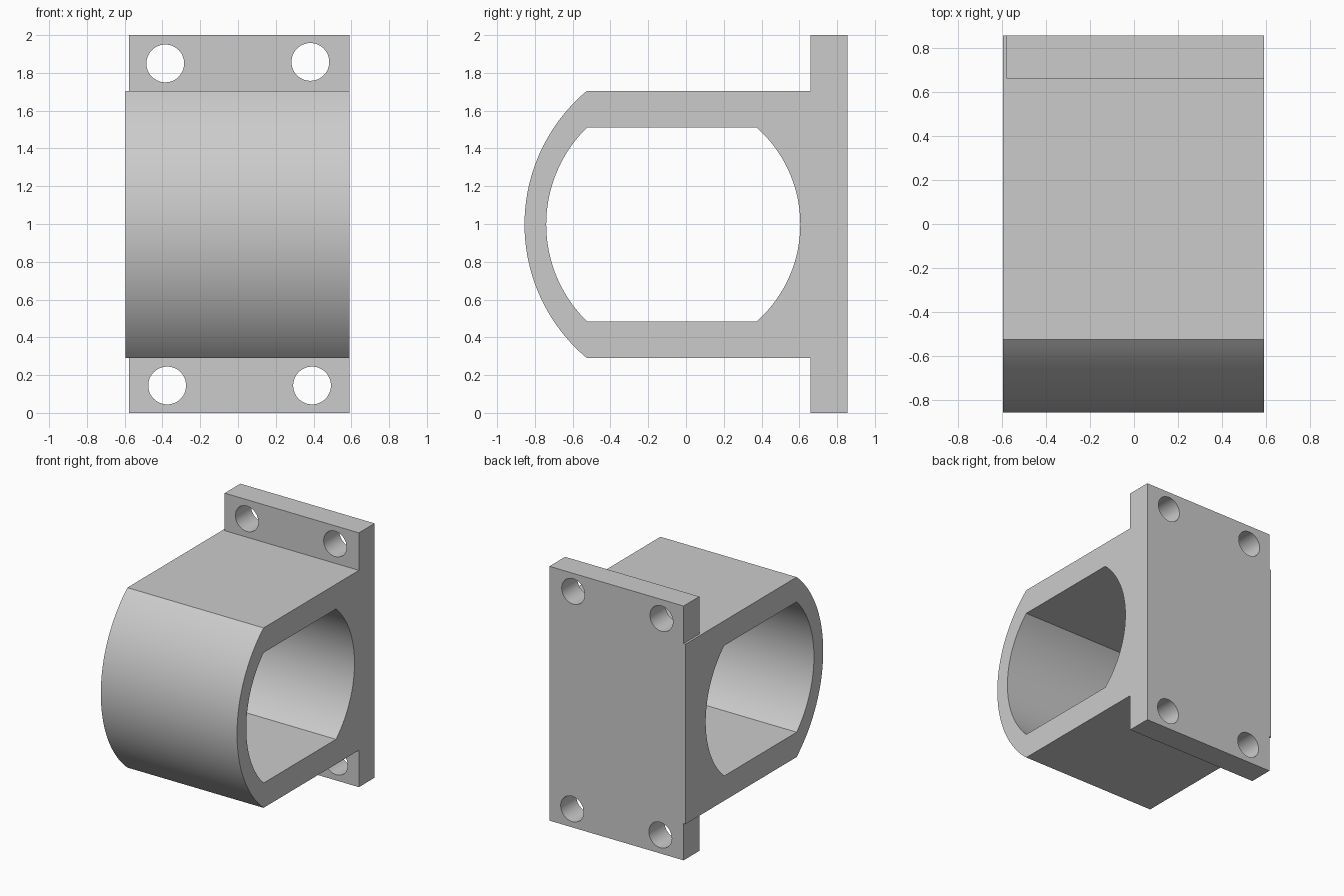
import bpy
import bmesh
from math import asin, sin, cos, pi, radians
from mathutils import Matrix, Vector

cube = bpy.data.objects.get("Cube")
if cube:
    bpy.data.objects.remove(cube, do_unlink=True)

MID = 0.9975                 # height of the tunnel axis
LEFT, RIGHT = 0.59, -0.595   # sleeve ends
BACK, PLATE_FRONT = 0.855, 0.66

grey = bpy.data.materials.new("plain grey")
grey.use_nodes = True
grey.diffuse_color = (0.6, 0.6, 0.6, 1)
grey.node_tree.nodes["Principled BSDF"].inputs["Base Color"].default_value = (0.6, 0.6, 0.6, 1)


def arc(y_end, y_tip, half, steps=40):
    """Bulging arc of (y, z) points, bottom to top, through y_tip at mid height."""
    sag = abs(y_tip - y_end)
    radius = (half * half + sag * sag) / (2 * sag)
    side = 1 if y_tip > y_end else -1
    centre = y_tip - side * radius
    spread = asin(half / radius)
    angles = [spread * (2 * i / steps - 1) for i in range(steps + 1)]
    return [(centre + side * radius * cos(a), MID + radius * sin(a)) for a in angles]


def to_object(name, bm):
    bmesh.ops.recalc_face_normals(bm, faces=bm.faces)
    mesh = bpy.data.meshes.new(name)
    bm.to_mesh(mesh)
    bm.free()
    mesh.materials.append(grey)
    obj = bpy.data.objects.new(name, mesh)
    bpy.context.collection.objects.link(obj)
    return obj


def prism(name, profile, x0, x1):
    """Extrude a (y, z) profile along x."""
    bm = bmesh.new()
    face = bm.faces.new([bm.verts.new((x0, y, z)) for y, z in profile])
    new = bmesh.ops.extrude_face_region(bm, geom=[face])["geom"]
    verts = [v for v in new if isinstance(v, bmesh.types.BMVert)]
    bmesh.ops.translate(bm, verts=verts, vec=Vector((x1 - x0, 0, 0)))
    return to_object(name, bm)


def bolt_cutter(name, x, z):
    bm = bmesh.new()
    place = Matrix.Translation((x, BACK - 0.1, z)) @ Matrix.Rotation(pi / 2, 4, "X")
    bmesh.ops.create_cone(bm, cap_ends=True, segments=48, radius1=0.1, radius2=0.1,
                          depth=0.5, matrix=place)
    return to_object(name, bm)


def combine(target, tool, operation):
    mod = target.modifiers.new(operation.lower(), "BOOLEAN")
    mod.operation, mod.object, mod.solver = operation, tool, "EXACT"
    bpy.context.view_layer.objects.active = target
    bpy.ops.object.modifier_apply(modifier=mod.name)
    bpy.data.objects.remove(tool, do_unlink=True)


# Sleeve with a rounded front, running through to the back of the plate
outer_half = 0.7075
outer = arc(-0.525, -0.855, outer_half)
bracket = prism("clamp_bracket", outer + [(BACK, MID + outer_half), (BACK, MID - outer_half)],
                RIGHT, LEFT)

# Mounting plate, slightly narrower on one side
plate = prism("mounting_plate", [(PLATE_FRONT, 0), (BACK, 0), (BACK, 2), (PLATE_FRONT, 2)],
              -0.578, LEFT)
combine(bracket, plate, "UNION")

# Tunnel with flat top and bottom and curved ends
tunnel = arc(-0.525, -0.74, 0.5125) + arc(0.375, 0.605, 0.5125)[::-1]
combine(bracket, prism("tunnel_cutter", tunnel, -1, 1), "DIFFERENCE")

# Bolt holes in the tabs
for x, z in [(-0.385, 1.85), (0.383, 1.858), (-0.375, 0.145), (0.392, 0.145)]:
    combine(bracket, bolt_cutter("bolt_cutter", x, z), "DIFFERENCE")

bpy.ops.object.select_all(action="DESELECT")
bracket.select_set(True)
bpy.context.view_layer.objects.active = bracket
bpy.ops.object.shade_smooth_by_angle(angle=radians(25))
